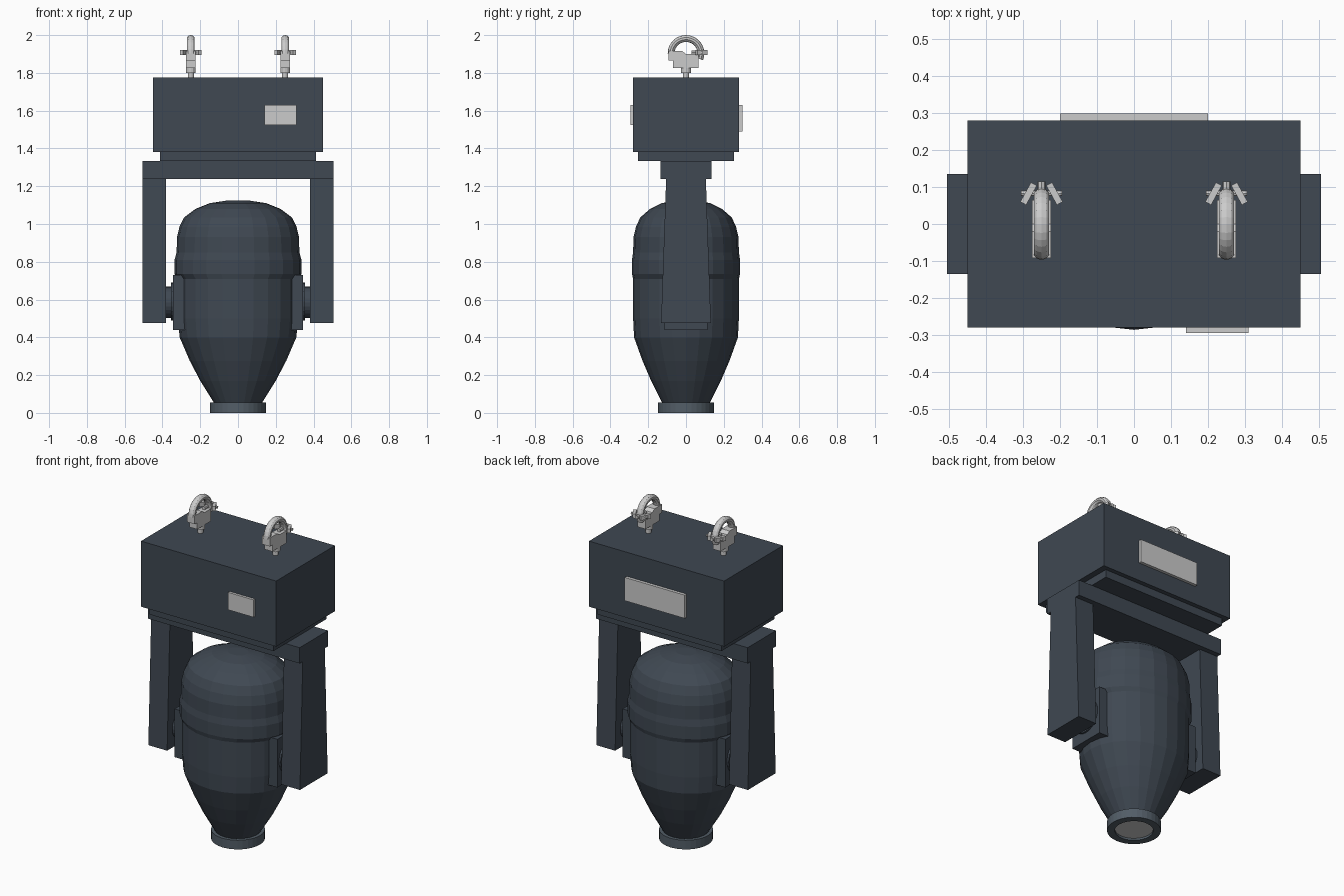
import bpy, bmesh, math
from mathutils import Matrix, Vector

if "Cube" in bpy.data.objects:
    bpy.data.objects.remove(bpy.data.objects["Cube"])


def material(name, rgb):
    m = bpy.data.materials.new(name)
    m.diffuse_color = (*rgb, 1)
    m.use_nodes = True
    m.node_tree.nodes["Principled BSDF"].inputs["Base Color"].default_value = m.diffuse_color
    return m


DARK = material("dark_casing", (0.05, 0.065, 0.085))
RIM = material("rim_grey", (0.085, 0.11, 0.135))


def finish(name, bm, mat=None):
    bmesh.ops.recalc_face_normals(bm, faces=bm.faces)
    me = bpy.data.meshes.new(name)
    bm.to_mesh(me)
    bm.free()
    ob = bpy.data.objects.new(name, me)
    bpy.context.collection.objects.link(ob)
    if mat:
        me.materials.append(mat)
    return ob


def box(name, x, y, z, mat=None):
    bm = bmesh.new()
    lo, hi = Vector((x[0], y[0], z[0])), Vector((x[1], y[1], z[1]))
    bmesh.ops.create_cube(bm, size=1, matrix=Matrix.Translation((lo + hi) / 2) @ Matrix.Diagonal((*(hi - lo), 1)))
    return finish(name, bm, mat)


def cylinder(name, a, b, r, mat=None, n=24):
    a, b = Vector(a), Vector(b)
    rot = (b - a).to_track_quat('Z', 'Y').to_matrix().to_4x4()
    bm = bmesh.new()
    bmesh.ops.create_cone(bm, cap_ends=True, segments=n, radius1=r, radius2=r, depth=(b - a).length,
                          matrix=Matrix.Translation((a + b) / 2) @ rot)
    return finish(name, bm, mat)


def prism(name, yz, x0, x1, mat=None):
    """Extrude a side outline (y, z) from x0 to x1."""
    bm = bmesh.new()
    f = bm.faces.new([bm.verts.new((x0, y, z)) for y, z in yz])
    ext = bmesh.ops.extrude_face_region(bm, geom=[f])
    bmesh.ops.translate(bm, vec=(x1 - x0, 0, 0), verts=[v for v in ext['geom'] if isinstance(v, bmesh.types.BMVert)])
    return finish(name, bm, mat)


def loft(name, rings, mat=None, n=24, closed=False):
    """Stack elliptical rings (rx, ry, z)."""
    bm = bmesh.new()
    loops = [[bm.verts.new((rx * math.cos(2 * math.pi * i / n), ry * math.sin(2 * math.pi * i / n), z))
              for i in range(n)] for rx, ry, z in rings]
    pairs = list(zip(loops, loops[1:])) + ([(loops[-1], loops[0])] if closed else [])
    for a, b in pairs:
        for i in range(n):
            j = (i + 1) % n
            bm.faces.new((a[i], a[j], b[j], b[i]))
    if not closed:
        bm.faces.new(loops[0])
        bm.faces.new(loops[-1])
    return finish(name, bm, mat)


# Base housing with its display and connector panels
box("base_housing", (-.45, .45), (-.28, .28), (1.38, 1.775), DARK)
box("front_display", (.14, .31), (-.295, -.27), (1.525, 1.63))
box("rear_connector_panel", (-.2, .2), (.27, .298), (1.49, 1.63))
box("base_plate", (-.413, .413), (-.253, .253), (1.333, 1.385), DARK)

# Yoke
box("yoke_bridge", (-.505, .505), (-.135, .135), (1.238, 1.333), DARK)
for s, side in ((1, "right"), (-1, "left")):
    prism(side + "_yoke_arm", [(-.105, 1.24), (.105, 1.24), (.132, .475), (-.132, .475)], s * .38, s * .505, DARK)
    box(side + "_pivot_plate", sorted((s * .28, s * .343)), (-.115, .115), (.44, .73), DARK)
    cylinder(side + "_pivot_flange", (s * .33, 0, .59), (s * .354, 0, .59), .1, DARK)
    cylinder(side + "_pivot_shaft", (s * .34, 0, .585), (s * .39, 0, .585), .083, DARK)

# Lamp head
loft("lamp_head", [(.125, .125, .05), (.2, .185, .17), (.255, .23, .275), (.309, .275, .4), (.318, .28, .5),
                   (.318, .28, .71), (.336, .286, .735), (.336, .286, .81), (.325, .28, .85), (.323, .278, .93),
                   (.31, .265, .985), (.285, .242, 1.035), (.225, .19, 1.08), (.15, .13, 1.11),
                   (.06, .05, 1.124)], DARK)
loft("lens_rim", [(.147, .147, 0), (.147, .147, .055), (.105, .105, .055), (.105, .105, 0)], RIM, 32, True)
cylinder("lens", (0, 0, .012), (0, 0, .052), .106, None, 32)

# Rigging clamps: half-round hook, body, stem and wing bolt
for cx, side in ((-.25, "left"), (.25, "right")):
    bm = bmesh.new()
    steps, n, prev = 16, 10, None
    for k in range(steps + 1):
        t = math.radians(-22 + 202 * k / steps)
        ring = []
        for i in range(n):
            p = 2 * math.pi * i / n
            r = .079 + .018 * math.cos(p)
            ring.append(bm.verts.new((cx + .022 * math.sin(p), r * math.cos(t), 1.903 + r * math.sin(t))))
        if prev:
            for i in range(n):
                bm.faces.new((prev[i], prev[(i + 1) % n], ring[(i + 1) % n], ring[i]))
        if k in (0, steps):
            bm.faces.new(ring)
        prev = ring
    finish(side + "_clamp_hook", bm)
    prism(side + "_clamp_body", [(-.092, 1.915), (-.092, 1.865), (-.068, 1.865), (-.068, 1.825), (.065, 1.825),
                                 (.065, 1.9), (0, 1.9), (-.02, 1.915)], cx - .026, cx + .026)
    cylinder(side + "_clamp_collar", (cx, 0, 1.8), (cx, 0, 1.827), .026, None, 12)
    cylinder(side + "_clamp_stem", (cx, 0, 1.77), (cx, 0, 1.805), .016, None, 12)
    cylinder(side + "_clamp_pin", (cx - .055, .083, 1.908), (cx + .055, .083, 1.908), .008, None, 8)
    cylinder(side + "_wing_bolt", (cx, .03, 1.908), (cx, .115, 1.908), .011, None, 8)
    for s in (1, -1):
        wing = box(side + "_wing", (-.009, .009), (-.03, .03), (-.013, .013))
        wing.location = (cx + s * .035, .082, 1.908)
        wing.rotation_euler.z = s * .5
